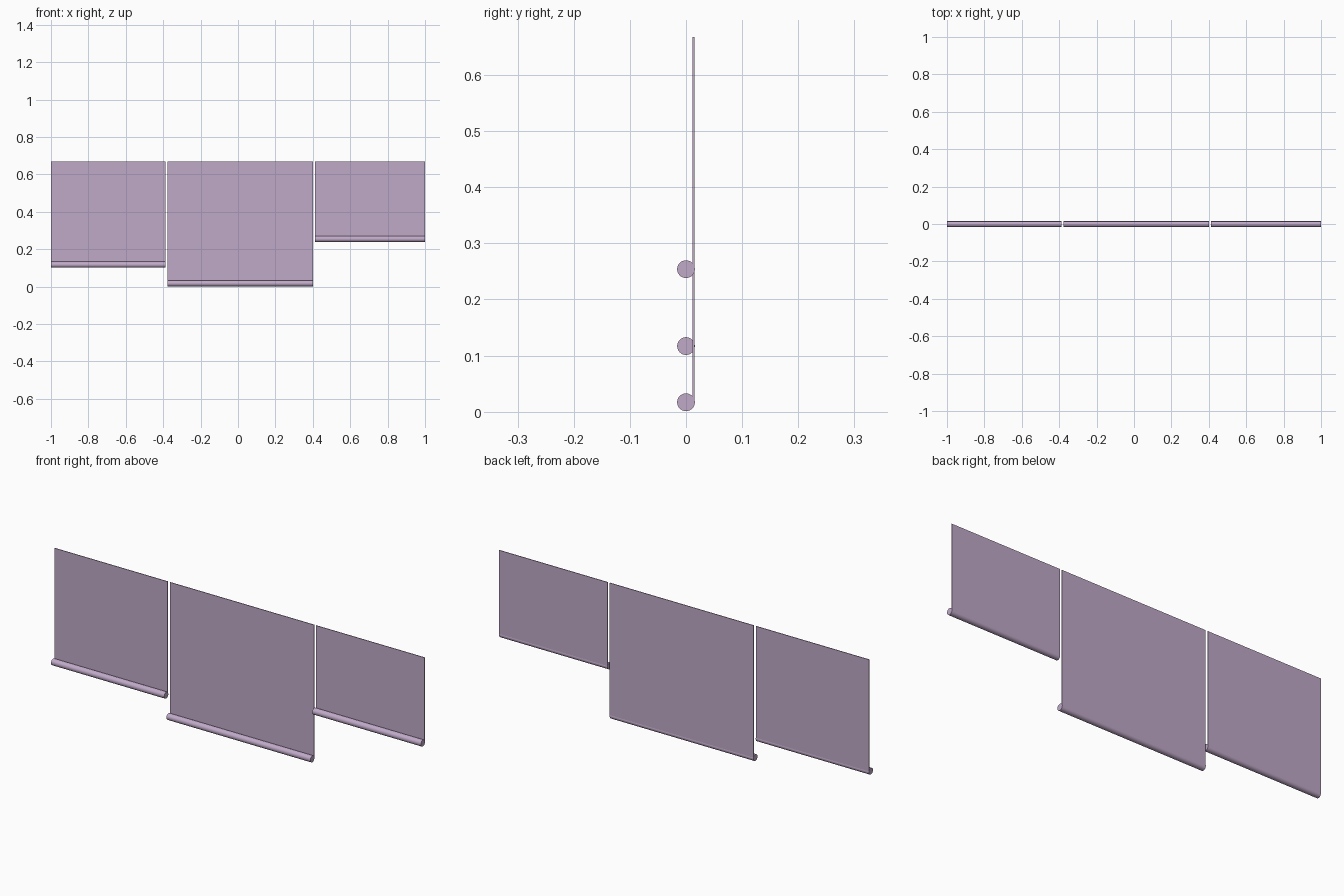
import bpy, math

if "Cube" in bpy.data.objects:
    bpy.data.objects.remove(bpy.data.objects["Cube"])

R = 0.0158          # bottom rod radius
TOP = 0.668         # top edge of all sheets
Y0, Y1 = 0.0115, 0.0150   # sheet front and back

mat = bpy.data.materials.new("lilac_fabric")
mat.diffuse_color = (0.53, 0.40, 0.58, 1)
mat.use_nodes = True
mat.node_tree.nodes["Principled BSDF"].inputs["Base Color"].default_value = mat.diffuse_color


def sheet(name, x0, x1, z0, z1):
    bpy.ops.mesh.primitive_cube_add(size=1, location=((x0 + x1) / 2, (Y0 + Y1) / 2, (z0 + z1) / 2))
    ob = bpy.context.object
    ob.name = name
    ob.scale = (x1 - x0, Y1 - Y0, z1 - z0)
    bpy.ops.object.transform_apply(location=False, rotation=False, scale=True)
    ob.data.materials.append(mat)


def rod(name, x0, x1, z):
    bpy.ops.mesh.primitive_cylinder_add(vertices=32, radius=R, depth=x1 - x0,
                                        location=((x0 + x1) / 2, 0, z),
                                        rotation=(0, math.pi / 2, 0))
    ob = bpy.context.object
    ob.name = name
    bpy.ops.object.shade_smooth_by_angle()
    ob.data.materials.append(mat)


# Three roller blinds pulled down to different heights
blinds = [("left", -1.0, -0.388, 0.117),
          ("middle", -0.376, 0.402, R + 0.001),
          ("right", 0.413, 1.0, 0.254)]
for side, x0, x1, z in blinds:
    sheet(f"{side}_blind_sheet", x0, x1, z, TOP)
    rod(f"{side}_bottom_rod", x0, x1, z)
